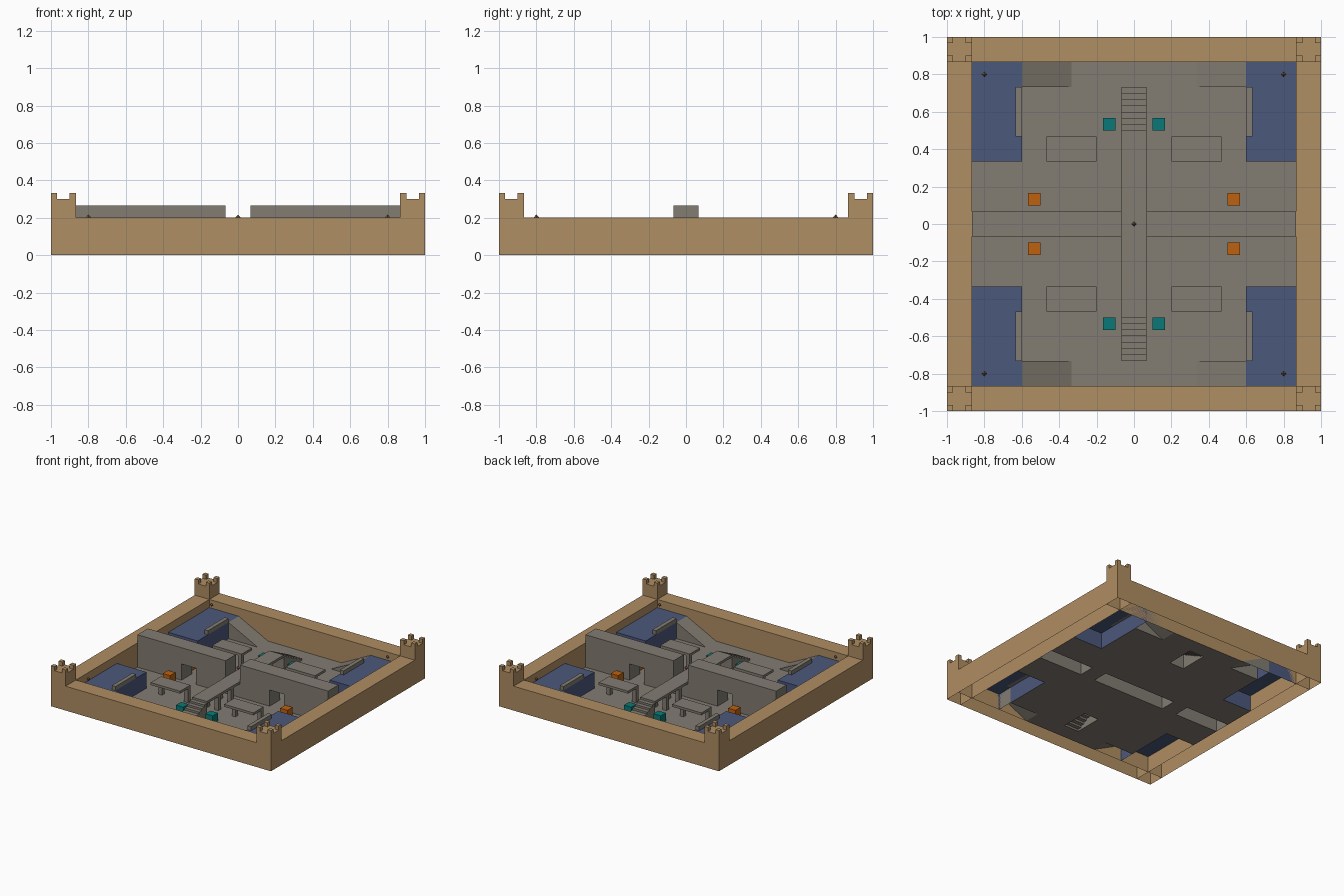
import bpy, bmesh, math
from mathutils import Vector, Matrix

if "Cube" in bpy.data.objects:
    bpy.data.objects.remove(bpy.data.objects["Cube"])

U = 1 / 15  # layout module: the arena is 30 modules wide


def material(name, rgb):
    m = bpy.data.materials.new(name)
    lin = [(c / 255 / 12.92) if c < 11 else ((c / 255 + 0.055) / 1.055) ** 2.4 for c in rgb]
    m.diffuse_color = (*lin, 1)
    m.use_nodes = True
    m.node_tree.nodes["Principled BSDF"].inputs["Base Color"].default_value = m.diffuse_color
    return m


SAND = material("sandstone", (176, 142, 99))
STONE = material("grey stone", (130, 124, 114))
BLUE = material("blue platform", (75, 88, 124))
TEAL = material("teal", (10, 121, 120))
ORANGE = material("orange", (190, 97, 14))
BROWN = material("dark brown", (112, 90, 64))


def finish(bm, name, mat):
    bmesh.ops.recalc_face_normals(bm, faces=bm.faces)
    # shells resting on the ground are open underneath
    ground = [f for f in bm.faces if all(abs(v.co.z) < 1e-5 for v in f.verts)]
    if len(ground) < len(bm.faces):
        bmesh.ops.delete(bm, geom=ground, context='FACES_ONLY')
    me = bpy.data.meshes.new(name)
    bm.to_mesh(me)
    bm.free()
    me.materials.append(mat)
    ob = bpy.data.objects.new(name, me)
    bpy.context.collection.objects.link(ob)
    return ob


def add_prism(bm, profile, a, b, along='y'):
    """Sweep a (horizontal, z) profile in modules from a to b along an axis."""
    def pt(h, z, t):
        return Vector((h, t, z) if along == 'y' else (t, h, z)) * U
    r0 = [bm.verts.new(pt(h, z, a)) for h, z in profile]
    r1 = [bm.verts.new(pt(h, z, b)) for h, z in profile]
    bm.faces.new(r0)
    bm.faces.new(r1[::-1])
    n = len(profile)
    for i in range(n):
        j = (i + 1) % n
        bm.faces.new((r0[i], r0[j], r1[j], r1[i]))


def add_box(bm, x0, x1, y0, y1, z0, z1):
    add_prism(bm, [(x0, z0), (x1, z0), (x1, z1), (x0, z1)], y0, y1)


def boxes(name, mat, *specs):
    bm = bmesh.new()
    for s in specs:
        add_box(bm, *s)
    return finish(bm, name, mat)


def mirrored(x0, x1, y0, y1, z0, z1, sx, sy):
    xs, ys = sorted((x0 * sx, x1 * sx)), sorted((y0 * sy, y1 * sy))
    return (*xs, *ys, z0, z1)


# Floor sheet, left open below the hollow solids
def covered(x, y):
    x, y = abs(x), abs(y)
    return ((x > 9 and y > 5) or (5 < x < 9 and y > 11)
            or (x < 1 and 7.5 < y < 11) or (y < 1 and not 5 < x < 7))


bm = bmesh.new()
xs = [-13, -9, -7, -5, -1, 1, 5, 7, 9, 13]
ys = [-13, -11, -7.5, -5, -1, 1, 5, 7.5, 11, 13]
for x0, x1 in zip(xs, xs[1:]):
    for y0, y1 in zip(ys, ys[1:]):
        if not covered((x0 + x1) / 2, (y0 + y1) / 2):
            bm.faces.new([bm.verts.new((x * U, y * U, 0)) for x, y in
                          ((x0, y0), (x1, y0), (x1, y1), (x0, y1))])
bmesh.ops.remove_doubles(bm, verts=bm.verts, dist=1e-5)
floor = finish(bm, "floor", STONE)
if floor.data.polygons[0].normal.z < 0:
    floor.data.flip_normals()

# Perimeter walls
for s, nx, ny in ((1, "right_wall", "back_wall"), (-1, "left_wall", "front_wall")):
    boxes(nx, SAND, mirrored(13, 15, -13, 13, 0, 3, s, 1))
    boxes(ny, SAND, mirrored(-13, 13, 13, 15, 0, 3, 1, s))

# Dividing wall with two doorways and a notch where the bridge crosses
half = [(1, 2), (1, 4), (13, 4), (13, 0), (7, 0), (7, 2), (5, 2), (5, 0)]
bm = bmesh.new()
add_prism(bm, half + [(-x, z) for x, z in half[::-1]], -1, 1)
finish(bm, "dividing_wall", STONE)

for sy in (-1, 1):
    # Stairs: seven treads climbing to the bridge
    steps = [(7.5 * sy, 0), (11 * sy, 0)]
    for i in range(7):
        z = (i + 1) * 0.25
        steps += [((11 - i * 0.5) * sy, z), ((10.5 - i * 0.5) * sy, z)]
    bm = bmesh.new()
    add_prism(bm, steps, -1, 1, 'x')
    finish(bm, "stairs", STONE)

    # Bridge deck on posts
    posts = [mirrored(0.5, 1, y, y + 0.5, 0, 1.7, sx, sy) for sx in (-1, 1) for y in (2.25, 4.75)]
    boxes("bridge", STONE, mirrored(-1, 1, 1, 7.5, 1.7, 2, 1, sy), *posts)

    for sx in (-1, 1):
        # Corner tower with four merlons
        merlons = [mirrored(x, x + 0.5, y, y + 0.5, 4.5, 5, sx, sy)
                   for x in (13, 14.5) for y in (13, 14.5)]
        boxes("corner_tower", SAND, mirrored(13, 15, 13, 15, 0, 4.5, sx, sy), *merlons)

        # Raised platform, its low parapet and its ramp
        boxes("raised_platform", BLUE, mirrored(9, 13, 5, 13, 0, 2, sx, sy))
        boxes("parapet", STONE, mirrored(9, 9.5, 7, 11, 2, 2.5, sx, sy))
        bm = bmesh.new()
        add_prism(bm, [(5 * sx, 0), (9 * sx, 0), (9 * sx, 2)], 11 * sy, 13 * sy)
        finish(bm, "ramp", STONE)

        # Canopy slab on two posts
        boxes("canopy", STONE, mirrored(3, 7, 5, 7, 1.7, 2, sx, sy),
              mirrored(3, 3.5, 5, 5.5, 0, 1.7, sx, sy),
              mirrored(6.5, 7, 5, 5.5, 0, 1.7, sx, sy))

        # Coloured crates
        boxes("teal_crate", TEAL, mirrored(1.5, 2.5, 7.5, 8.5, 0, 1, sx, sy))
        boxes("orange_crate", ORANGE, mirrored(7.5, 8.5, 1.5, 2.5, 0, 1, sx, sy))

# Floating diamond markers
for x, y in ((0, 0), (12, 12), (-12, 12), (12, -12), (-12, -12)):
    bm = bmesh.new()
    for d in (1, -1):
        bmesh.ops.create_cone(bm, segments=4, radius1=0.016, radius2=0, depth=0.017,
                              matrix=Matrix.Translation((x * U, y * U, 0.2 + d * 0.0085))
                              @ Matrix.Rotation(0 if d > 0 else math.pi, 4, 'X'))
    bmesh.ops.remove_doubles(bm, verts=bm.verts, dist=1e-4)
    finish(bm, "diamond_marker", BROWN)
